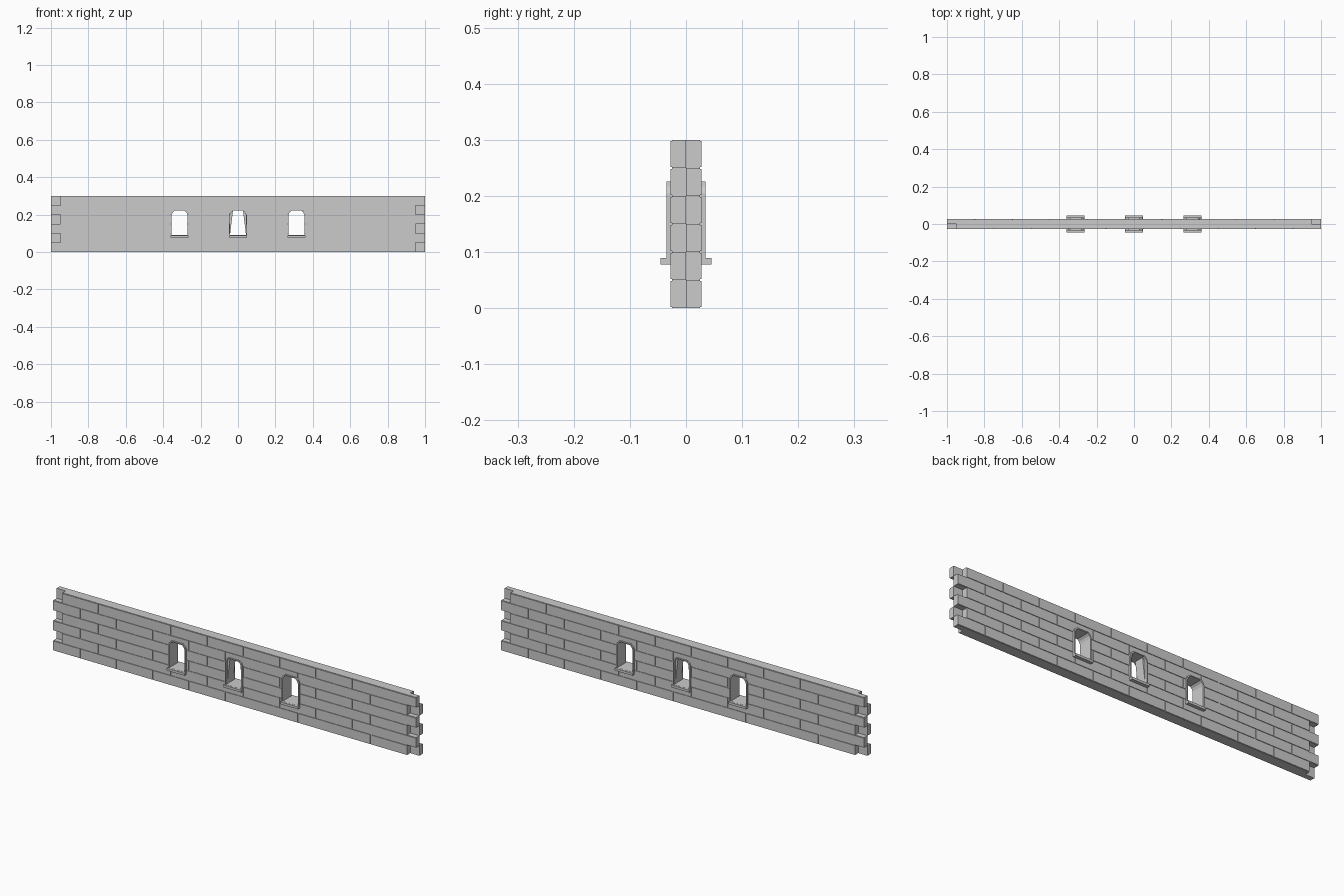
import bpy, bmesh

if "Cube" in bpy.data.objects:
    bpy.data.objects.remove(bpy.data.objects["Cube"])

ROW, BRICK, HALF_CORE, FACE, GAP = 0.05, 0.2, 0.025, 0.028, 0.004
WINDOWS = (-0.3125, 0.0, 0.3125)


def finish(name, bm):
    bmesh.ops.recalc_face_normals(bm, faces=bm.faces)
    me = bpy.data.meshes.new(name)
    bm.to_mesh(me)
    bm.free()
    ob = bpy.data.objects.new(name, me)
    bpy.context.collection.objects.link(ob)
    return ob


def box(bm, x0, x1, y0, y1, z0, z1):
    prism(bm, [(x0, z0), (x1, z0), (x1, z1), (x0, z1)], y0, y1)


def prism(bm, pts, y0, y1):
    a = [bm.verts.new((x, y0, z)) for x, z in pts]
    b = [bm.verts.new((x, y1, z)) for x, z in pts]
    bm.faces.new(a)
    bm.faces.new(b[::-1])
    n = len(pts)
    for i in range(n):
        j = (i + 1) % n
        bm.faces.new((a[i], b[i], b[j], a[j]))


def arch(cx, w, z0, top):
    # window outline: straight jambs with a faceted head
    right = [(w, z0), (w, top - 0.022), (w * 0.88, top - 0.009), (w * 0.64, top)]
    return [(cx + x, z) for x, z in right] + [(cx - x, z) for x, z in right[::-1]]


# hidden cutter for the three openings
bm = bmesh.new()
for cx in WINDOWS:
    prism(bm, arch(cx, 0.0445, 0.083, 0.2235), -0.1, 0.1)
cutter = finish("window_cutter", bm)
cutter.hide_render = True
cutter.hide_viewport = True


def cut(ob):
    m = ob.modifiers.new("openings", 'BOOLEAN')
    m.operation = 'DIFFERENCE'
    m.solver = 'EXACT'
    m.object = cutter


# mortar core
bm = bmesh.new()
box(bm, -0.95, 0.95, -HALF_CORE, HALF_CORE, 0, 0.3)
cut(finish("wall_core", bm))

# raised bricks and interlocking end teeth; the back is the front turned half round
bricks, teeth = bmesh.new(), bmesh.new()
for side in (1, -1):
    def add(bm, x0, x1, y0, y1, z0, z1):
        xs = sorted((x0 * side, x1 * side))
        ys = sorted((y0 * side, y1 * side))
        box(bm, *xs, *ys, z0, z1)

    for r in range(6):
        z0, z1 = r * ROW, (r + 1) * ROW
        if r % 2:
            joints = [-0.95 + BRICK * i for i in range(10)] + [1.0]
            tooth = (0.949, 1.0)
        else:
            joints = [-1.0] + [-0.85 + BRICK * i for i in range(10)]
            tooth = (-1.0, -0.949)
        add(teeth, *tooth, -HALF_CORE, 0, z0, z1)
        g = GAP / 2
        for a, b in zip(joints, joints[1:]):
            ga = 0 if a < -0.94 else g
            gb = 0 if b > 0.94 else g
            add(bricks, a + ga, b - gb, -FACE, -0.02, z0 + g, z1 - g)
cut(finish("bricks", bricks))
finish("end_teeth", teeth)

for i, cx in enumerate(WINDOWS):
    # window surround lining the opening
    bm = bmesh.new()
    outer, inner = arch(cx, 0.048, 0.08, 0.226), arch(cx, 0.042, 0.09, 0.221)
    rings = [[bm.verts.new((x, y, z)) for x, z in pts]
             for pts, y in ((outer, -0.035), (inner, -0.035), (inner, 0.035), (outer, 0.035))]
    n = len(outer)
    for k in range(4):
        a, b = rings[k], rings[(k + 1) % 4]
        for j in range(n):
            h = (j + 1) % n
            bm.faces.new((a[j], a[h], b[h], b[j]))
    finish(f"window_frame_{i + 1}", bm)
    # sills on both faces
    bm = bmesh.new()
    for s in (1, -1):
        box(bm, cx - 0.049, cx + 0.049, *sorted((0.02 * s, 0.045 * s)), 0.078, 0.0895)
    finish(f"sill_{i + 1}", bm)

# leaning jambs narrow the middle window
bm = bmesh.new()
for s in (1, -1):
    prism(bm, [(s * 0.043, 0.09), (s * 0.043, 0.2), (s * 0.03, 0.222), (s * 0.027, 0.222)], -0.024, 0.024)
finish("middle_jambs", bm)
